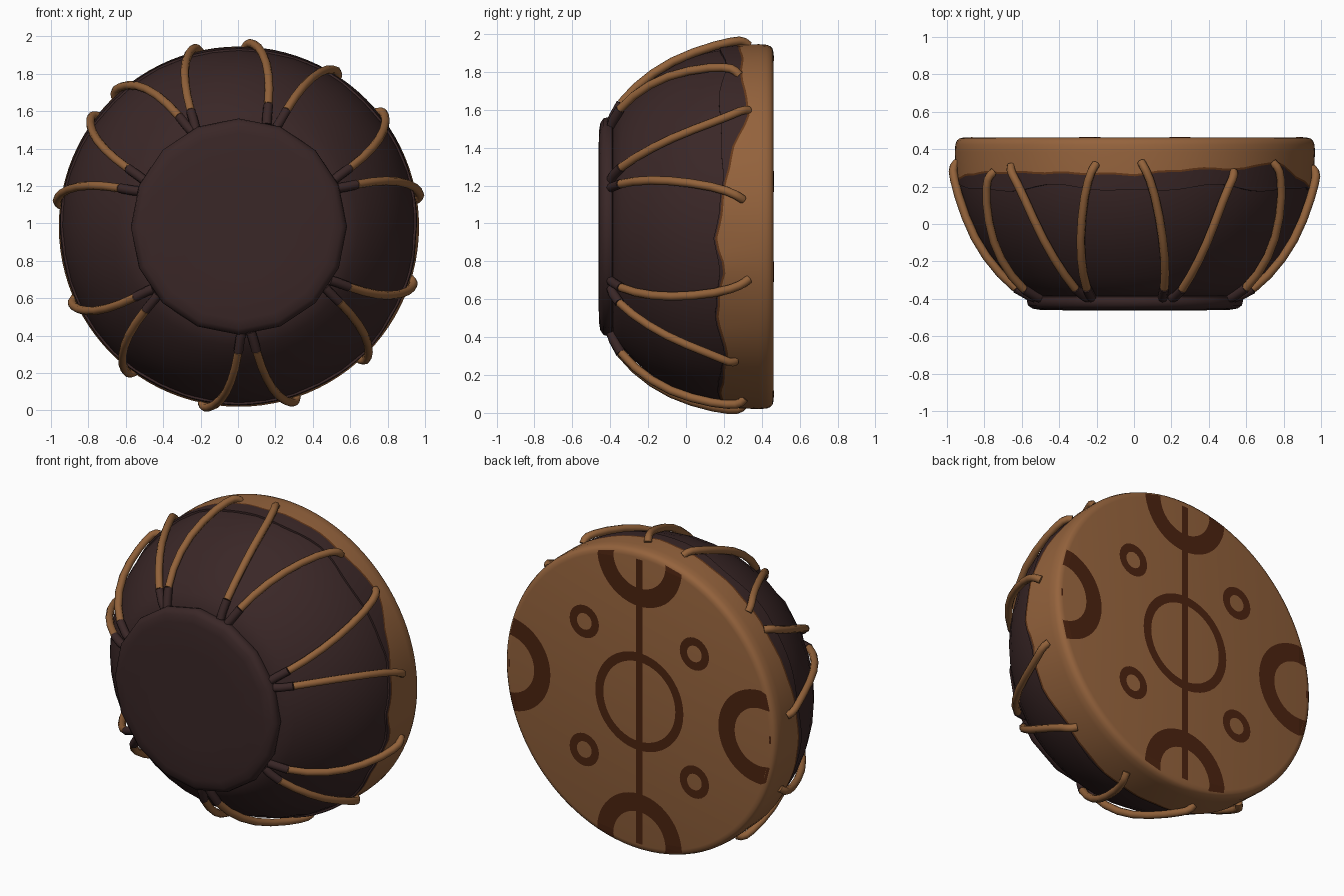
import bpy, bmesh, math

if "Cube" in bpy.data.objects:
    bpy.data.objects.remove(bpy.data.objects["Cube"])

CX, CZ, BACK = 0.005, 0.983, 0.462


def material(name, rgb):
    m = bpy.data.materials.new(name)
    m.diffuse_color = (*rgb, 1)
    m.use_nodes = True
    m.node_tree.nodes["Principled BSDF"].inputs["Base Color"].default_value = m.diffuse_color
    return m


TAN = material("tan hide", (0.30, 0.125, 0.046))
DARK = material("dark wood", (0.042, 0.020, 0.020))
PAINT = material("painted brown", (0.072, 0.017, 0.005))
EDGE = material("hide edge brown", (0.13, 0.04, 0.010))
ROPE = material("rope tan", (0.29, 0.122, 0.042))


def interp(table, v):
    """Linear lookup in a sorted table of pairs."""
    if v <= table[0][0]:
        return table[0][1]
    for (a, p), (b, q) in zip(table, table[1:]):
        if v <= b:
            return p + (q - p) * (v - a) / (b - a)
    return table[-1][1]


BOWL = [(-.385, .56), (-.34, .635), (-.28, .70), (-.2, .772), (-.1, .84), (0, .89),
        (.1, .925), (.2, .945), (.3, .952), (.46, .952)]


def finish(name, bm, mats, smooth=True):
    bmesh.ops.recalc_face_normals(bm, faces=bm.faces)
    me = bpy.data.meshes.new(name)
    bm.to_mesh(me)
    bm.free()
    ob = bpy.data.objects.new(name, me)
    bpy.context.collection.objects.link(ob)
    for m in mats:
        me.materials.append(m)
    if smooth:
        bpy.ops.object.select_all(action='DESELECT')
        ob.select_set(True)
        bpy.context.view_layer.objects.active = ob
        bpy.ops.object.shade_smooth_by_angle(angle=math.radians(50))
    return ob


def lathe(name, profile, segs, mats, cap_start=False, cap_end=False, row_mats=None):
    """Turn profile(angle) -> [(y, r)...] around the y axis."""
    bm = bmesh.new()
    cols = []
    for i in range(segs):
        a = math.tau * i / segs
        cols.append([bm.verts.new((CX + r * math.cos(a), y, CZ + r * math.sin(a)))
                     for y, r in profile(a)])
    for i in range(segs):
        c, d = cols[i], cols[(i + 1) % segs]
        for j in range(len(c) - 1):
            f = bm.faces.new((c[j], c[j + 1], d[j + 1], d[j]))
            f.material_index = row_mats[j] if row_mats else 0
    if cap_start:
        bm.faces.new([c[0] for c in cols])
    if cap_end:
        bm.faces.new([c[-1] for c in cols])
    return finish(name, bm, mats)


# Bowl-shaped wooden shell and its round foot
lathe("bowl_shell", lambda a: BOWL[:-1], 40, [DARK], True, True)
lathe("foot", lambda a: [(-.462, .30), (-.460, .50), (-.452, .548), (-.435, .572),
                         (-.41, .578), (-.39, .572), (-.38, .545)], 16, [DARK], True, True)

# Stretched hide: ragged painted border as (angle in degrees, y)
RAGGED = [(0, .18), (13, .21), (25, .25), (32, .30), (38, .335), (44, .33), (52, .30), (71, .30),
          (90, .27), (120, .28), (150, .28), (170, .25), (195, .21), (225, .22), (250, .19),
          (270, .20), (294, .19), (315, .22), (323, .20), (330, .17), (337, .18), (346, .21),
          (355, .165), (360, .18)]


def hide_profile(a):
    edge = interp(RAGGED, math.degrees(a)) + .004 * math.sin(23 * a)
    low = min(.19 + .015 * math.sin(7 * a) + .008 * math.sin(13 * a), edge - .02)
    def r(y):
        return interp(BOWL, y) + .010
    return [(low, r(low) - .012), (low, r(low)), (edge - .011, r(edge)), (edge, r(edge)),
            (.385, .963), (.425, .960), (.446, .952), (.457, .940), (BACK, .918)]


lathe("drum_hide", hide_profile, 96, [TAN, DARK, EDGE], cap_end=True,
      row_mats=[1, 1, 2, 0, 0, 0, 0, 0])

# Painted signs on the hide, thin plates
PY = BACK + .003


def plate(name, strips):
    """Each strip is a list of (outer, inner) point pairs in the x-z plane."""
    bm = bmesh.new()

    def vert(p):
        d = math.hypot(*p)
        k = min(1, .938 / d) if d else 1
        y = PY - max(0, d * k - .915) * .2
        return bm.verts.new((CX + p[0] * k, y, CZ + p[1] * k))
    for s in strips:
        pairs = [(vert(p), vert(q)) for p, q in s]
        for (a, b), (c, d) in zip(pairs, pairs[1:]):
            f = bm.faces.new((a, b, d, c))
            f.normal_update()
            if f.normal.y < 0:
                f.normal_flip()
    me = bpy.data.meshes.new(name)
    bm.to_mesh(me)
    bm.free()
    me.materials.append(PAINT)
    bpy.context.collection.objects.link(bpy.data.objects.new(name, me))


def arc(cx, cz, ro, ri, start, end, n):
    out = []
    for i in range(n + 1):
        a = start + (end - start) * i / n
        c, s = math.cos(a), math.sin(a)
        out.append(((cx + ro * c, cz + ro * s), (cx + ri * c, cz + ri * s)))
    return out


W = .024
plate("painted_cross", [[((-.93, W), (-.93, -W)), ((.93, W), (.93, -W))],
                        [((W, -.91), (-W, -.91)), ((W, .91), (-W, .91))]])
plate("painted_center_ring", [arc(0, 0, .312, .255, 0, math.tau, 48)])
for sx in (-1, 1):
    for sz in (-1, 1):
        plate("painted_small_ring", [arc(sx * .39, sz * .41, .104, .052, 0, math.tau, 24)])

# Horseshoe signs opening toward the rim: (direction, centre distance)
for k, dist in enumerate((.93, .91, .86, .89)):
    t = k * math.pi / 2
    pts = arc(dist, 0, .30, .185, math.pi / 2, 1.5 * math.pi, 24)
    pts = [((.95, .30), (.95, .185))] + pts + [((.95, -.30), (.95, -.185))]
    c, s = math.cos(t), math.sin(t)
    plate("painted_horseshoe",
          [[tuple((x * c - z * s, x * s + z * c) for x, z in pair) for pair in pts]])

# Tension ropes: (outer x, outer z, inner x, inner z, outer y)
ROPES = [(-.21, 1.95, -.24, 1.53, .32), (.04, 1.98, .16, 1.55, .33), (.55, 1.81, .21, 1.53, .28),
         (.77, 1.62, .53, 1.24, .33), (.98, 1.13, .56, 1.20, .30), (.97, .69, .52, .68, .33),
         (.67, .25, .49, .64, .26), (.33, .03, .07, .40, .31), (-.20, .02, .02, .40, .31),
         (-.58, .17, -.44, .61, .28), (-.90, .59, -.47, .64, .30), (-.98, 1.10, -.55, 1.18, .33),
         (-.78, 1.60, -.52, 1.24, .28), (-.69, 1.71, -.25, 1.50, .31)]
ROPE_R = [(0, .565), (.06, .60), (.13, .67), (.22, .752), (.32, .824), (.43, .883), (.55, .928),
          (.68, .961), (.80, .978), (.89, .983), (.95, .976), (1, .958)]
ROPE_Y = [(0, -.395), (.06, -.383), (.13, -.345), (.22, -.27), (.32, -.18), (.43, -.08),
          (.55, .03), (.68, .14), (.80, .22), (.89, .265), (.95, .29), (1, .31)]

for ox, oz, ix, iz, oy in ROPES:
    a0 = math.atan2(iz - CZ, ix - CX)
    a1 = math.atan2(oz - CZ, ox - CX)
    da = (a1 - a0 + math.pi) % math.tau - math.pi
    path = []
    for (t, r), (_, y) in zip(ROPE_R, ROPE_Y):
        a = a0 + da * t
        path.append((CX + r * math.cos(a), y + (oy - .31) * t, CZ + r * math.sin(a)))
    cu = bpy.data.curves.new("tension_rope", 'CURVE')
    cu.dimensions = '3D'
    cu.bevel_depth = .023
    cu.bevel_resolution = 2
    cu.use_fill_caps = True
    cu.materials.append(ROPE)
    cu.materials.append(DARK)
    # dark knot end, then the rope itself
    for pts, mat in ((path[:3], 1), (path[2:], 0)):
        sp = cu.splines.new('POLY')
        sp.points.add(len(pts) - 1)
        for p, co in zip(sp.points, pts):
            p.co = (*co, 1)
            p.radius = 1.12 if mat else 1
        sp.material_index = mat
        sp.use_smooth = True
    ob = bpy.data.objects.new("tension_rope", cu)
    bpy.context.collection.objects.link(ob)
    bpy.ops.object.select_all(action='DESELECT')
    ob.select_set(True)
    bpy.context.view_layer.objects.active = ob
    bpy.ops.object.convert(target='MESH')
